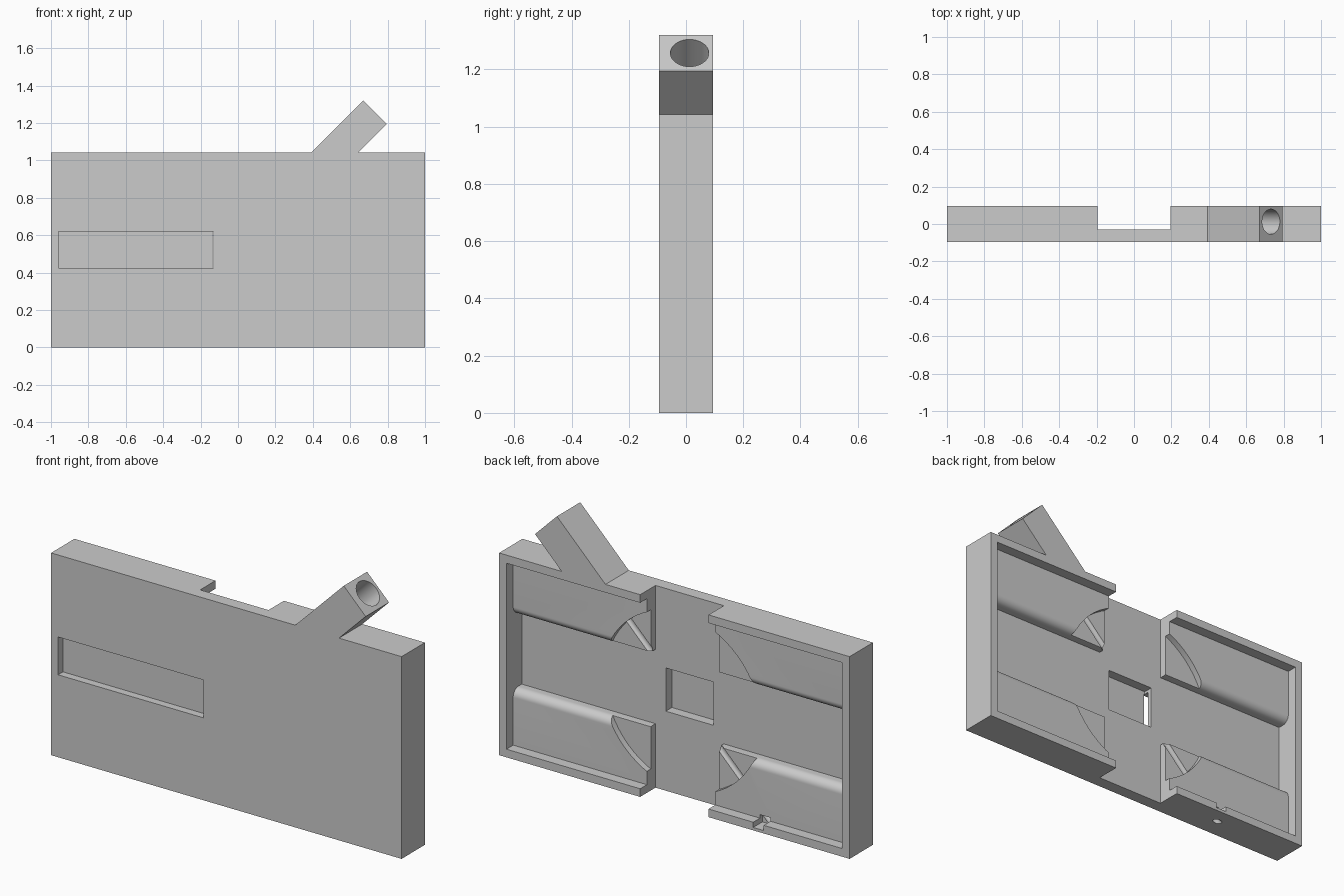
import bpy, bmesh, math
from mathutils import Matrix, Vector

cube = bpy.data.objects.get("Cube")
if cube:
    bpy.data.objects.remove(cube, do_unlink=True)

H, BACK, FLOOR = 1.043, 0.095, -0.03     # height, half depth, inner floor
INNER, WALL, MID = 0.195, 0.042, 0.5215  # half channel, rim width, centre height
SHELF, PAD = 0.008, 0.04                 # levels of the shelf and pads
AXIS_Y = 0.0125                          # depth of the diagonal bore

grey = bpy.data.materials.new("plain_grey")
grey.use_nodes = True
colour = (0.6, 0.6, 0.6, 1)
grey.diffuse_color = colour
grey.node_tree.nodes["Principled BSDF"].inputs["Base Color"].default_value = colour


def finish(bm, name):
    bmesh.ops.recalc_face_normals(bm, faces=bm.faces)
    mesh = bpy.data.meshes.new(name)
    bm.to_mesh(mesh)
    bm.free()
    mesh.materials.append(grey)
    obj = bpy.data.objects.new(name, mesh)
    bpy.context.collection.objects.link(obj)
    return obj


def box(name, x0, x1, y0, y1, z0, z1):
    bm = bmesh.new()
    bmesh.ops.create_cube(bm, size=1)
    bmesh.ops.scale(bm, vec=(x1 - x0, y1 - y0, z1 - z0), verts=bm.verts)
    bmesh.ops.translate(bm, vec=((x0 + x1) / 2, (y0 + y1) / 2, (z0 + z1) / 2), verts=bm.verts)
    return finish(bm, name)


def prism(name, points, along):
    bm = bmesh.new()
    face = bm.faces.new([bm.verts.new(p) for p in points])
    out = bmesh.ops.extrude_face_region(bm, geom=[face])["geom"]
    bmesh.ops.translate(bm, vec=along, verts=[v for v in out if isinstance(v, bmesh.types.BMVert)])
    return finish(bm, name)


def rod(name, radius, length, centre, angle, axis):
    bm = bmesh.new()
    bmesh.ops.create_cone(bm, cap_ends=True, segments=64, radius1=radius, radius2=radius, depth=length,
                          matrix=Matrix.Translation(centre) @ Matrix.Rotation(angle, 4, axis))
    return finish(bm, name)


def combine(target, tool, operation):
    mod = target.modifiers.new(tool.name, "BOOLEAN")
    mod.operation, mod.solver, mod.object = operation, "EXACT", tool
    bpy.context.view_layer.objects.active = target
    bpy.ops.object.modifier_apply(modifier=mod.name)
    bpy.data.objects.remove(tool, do_unlink=True)


# Shell: block with an open back tray and a central channel
body = box("housing", -1, 1, -BACK, BACK, 0, H)
combine(body, box("tray_cut", WALL - 1, 1 - WALL, FLOOR, 0.2, WALL, H - WALL), "DIFFERENCE")
combine(body, box("channel_cut", -INNER, INNER, FLOOR, 0.2, -0.1, H + 0.1), "DIFFERENCE")

# Angled square spout
spout = [(0.67, -BACK, 1.32), (0.795, -BACK, 1.195), (0.62, -BACK, 1.02), (0.37, -BACK, 1.02)]
combine(body, prism("spout", spout, (0, 2 * BACK, 0)), "UNION")

# Four raised pads with a rounded edge facing the middle
EDGE, R = 0.33, 0.042
for side in (-1, 1):
    for up in (-1, 1):
        section = [(FLOOR - 0.02, WALL - 0.01), (PAD, WALL - 0.01)]
        for i in range(13):
            a = math.pi / 2 * i / 12
            section.append((PAD - R + R * math.cos(a), EDGE - R + R * math.sin(a)))
        section.append((FLOOR - 0.02, EDGE))
        pts = [(side * INNER, y, z if up < 0 else H - z) for y, z in section]
        combine(body, prism("pad", pts, (side * (1 - WALL + 0.01 - INNER), 0, 0)), "UNION")

# Round clearance that leaves a low shelf at the pad corners
combine(body, rod("round_cut", 0.455, 0.3, (0, SHELF + 0.15, MID), math.pi / 2, "X"), "DIFFERENCE")

# Wide socket in the spout and thin bore along the whole diagonal
mouth = Vector((0.7325, AXIS_Y, 1.2575))
diagonal = Vector((1, 0, 1)).normalized()
combine(body, rod("socket_cut", 0.067, 0.5, mouth, math.pi / 4, "Y"), "DIFFERENCE")
combine(body, rod("bore_cut", 0.018, 2.2, mouth - diagonal, math.pi / 4, "Y"), "DIFFERENCE")

# Front recess, centre window and small notch in the lower rim
combine(body, box("recess_cut", -0.96, -0.13, -0.2, -0.055, 0.425, 0.62), "DIFFERENCE")
combine(body, box("window_cut", -0.136, 0.136, -0.08, 0.1, 0.41, 0.633), "DIFFERENCE")
combine(body, box("notch_cut", -0.51, -0.45, 0.02, 0.2, 0.015, 0.06), "DIFFERENCE")

# Smooth the curved walls only
bpy.ops.object.select_all(action="DESELECT")
body.select_set(True)
bpy.context.view_layer.objects.active = body
bpy.ops.object.shade_smooth_by_angle(angle=math.radians(30))
